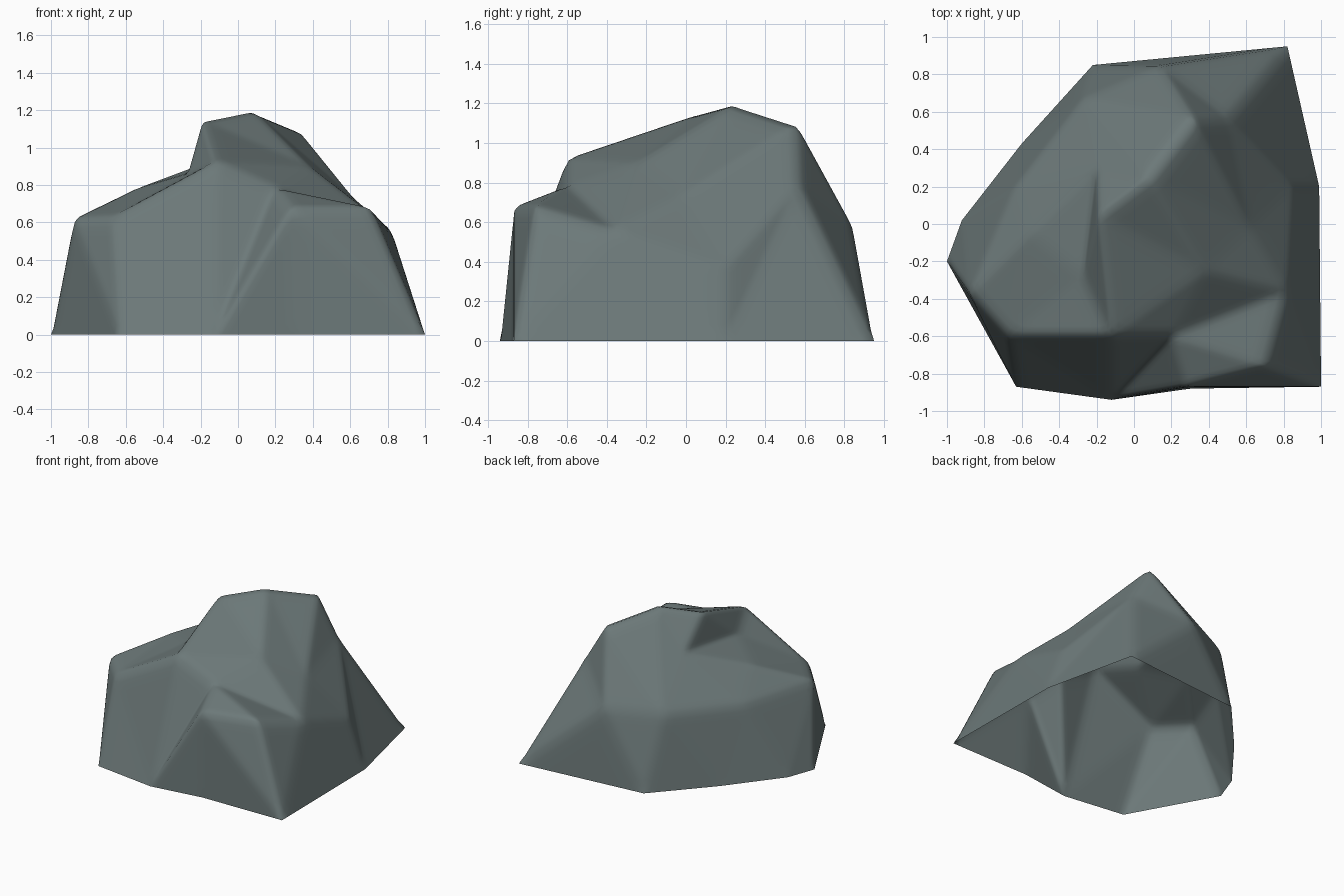
import bpy, bmesh
from mathutils import Vector
from mathutils.geometry import delaunay_2d_cdt

if "Cube" in bpy.data.objects:
    bpy.data.objects.remove(bpy.data.objects["Cube"])

# Ground outline (open underneath), counter-clockwise
base = [(-1, -.2), (-.63, -.87), (-.12, -.94), (.3, -.88), (1, -.87),
        (.99, .2), (.82, .95), (-.22, .85), (-.6, .43), (-.92, .02)]
n = len(base)

# Key crag points, indices start at 10
crag = [(-.88, -.37, .62), (-.67, -.6, .63), (-.12, -.6, .925),    # 10-12 front rim
        (.2, -.6, .785), (.28, -.87, .68), (.71, -.76, .68),       # 13-15 ledge
        (.82, -.36, .56), (.38, -.25, .9), (.62, -.02, .73),       # 16-18 right shoulder
        (.85, .2, .37), (.5, .57, .79), (.32, .56, 1.1),           # 19-21 right back
        (.08, .25, 1.2), (-.19, .05, 1.145), (-.2, .3, .91),       # 22-24 summit and step
        (-.27, -.28, .86), (-.56, -.05, .775), (-.27, .67, .58),   # 25-27 left shelf
        (.14, .845, .58), (-.64, .19, .57)]                        # 28-29 back wall

# Ridge and valley paths that the facets must follow
paths = [(10, 11, 12, 13, 14, 15, 16, 13, 17, 18), (12, 25, 23, 24, 25, 26, 24, 22, 21, 20),
         (12, 23, 22), (29, 10, 26, 29, 27, 28), (11, 25), (10, 1, 11), (13, 2),
         (14, 4, 15), (21, 27), (28, 20, 6), (18, 19, 20)]
edges = [(i, (i + 1) % n) for i in range(n)]
edges += [e for p in paths for e in zip(p, p[1:])]

# Triangulate in plan, with the foot spread outwards so walls stay well-formed
plan = [Vector(p) * 1.3 for p in base] + [Vector(p[:2]) for p in crag]
points = [(x, y, 0) for x, y in base] + crag
verts, _, faces, orig, _, _ = delaunay_2d_cdt(plan, edges, [], 1, 1e-5)

bm = bmesh.new()
bv = []
for v, o in zip(verts, orig):
    bv.append(bm.verts.new(points[o[0]] if o else (v.x, v.y, .7)))
for f in faces:
    bm.faces.new([bv[i] for i in f])

# Subdivide and relax the inside slightly to wear the ridges round
bmesh.ops.subdivide_edges(bm, edges=bm.edges[:], cuts=11, use_grid_fill=True)
for _ in range(2):
    bmesh.ops.smooth_vert(bm, verts=[v for v in bm.verts if not v.is_boundary], factor=.4,
                          use_axis_x=True, use_axis_y=True, use_axis_z=True)
for f in bm.faces:
    f.smooth = True
    f.normal_update()
if sum(f.normal.z for f in bm.faces) < 0:
    bmesh.ops.reverse_faces(bm, faces=bm.faces[:])

mesh = bpy.data.meshes.new("rock")
bm.to_mesh(mesh)
bm.free()
rock = bpy.data.objects.new("rock", mesh)
bpy.context.collection.objects.link(rock)

stone = bpy.data.materials.new("grey stone")
stone.diffuse_color = (.15, .19, .19, 1)
stone.use_nodes = True
stone.node_tree.nodes["Principled BSDF"].inputs["Base Color"].default_value = stone.diffuse_color
mesh.materials.append(stone)
